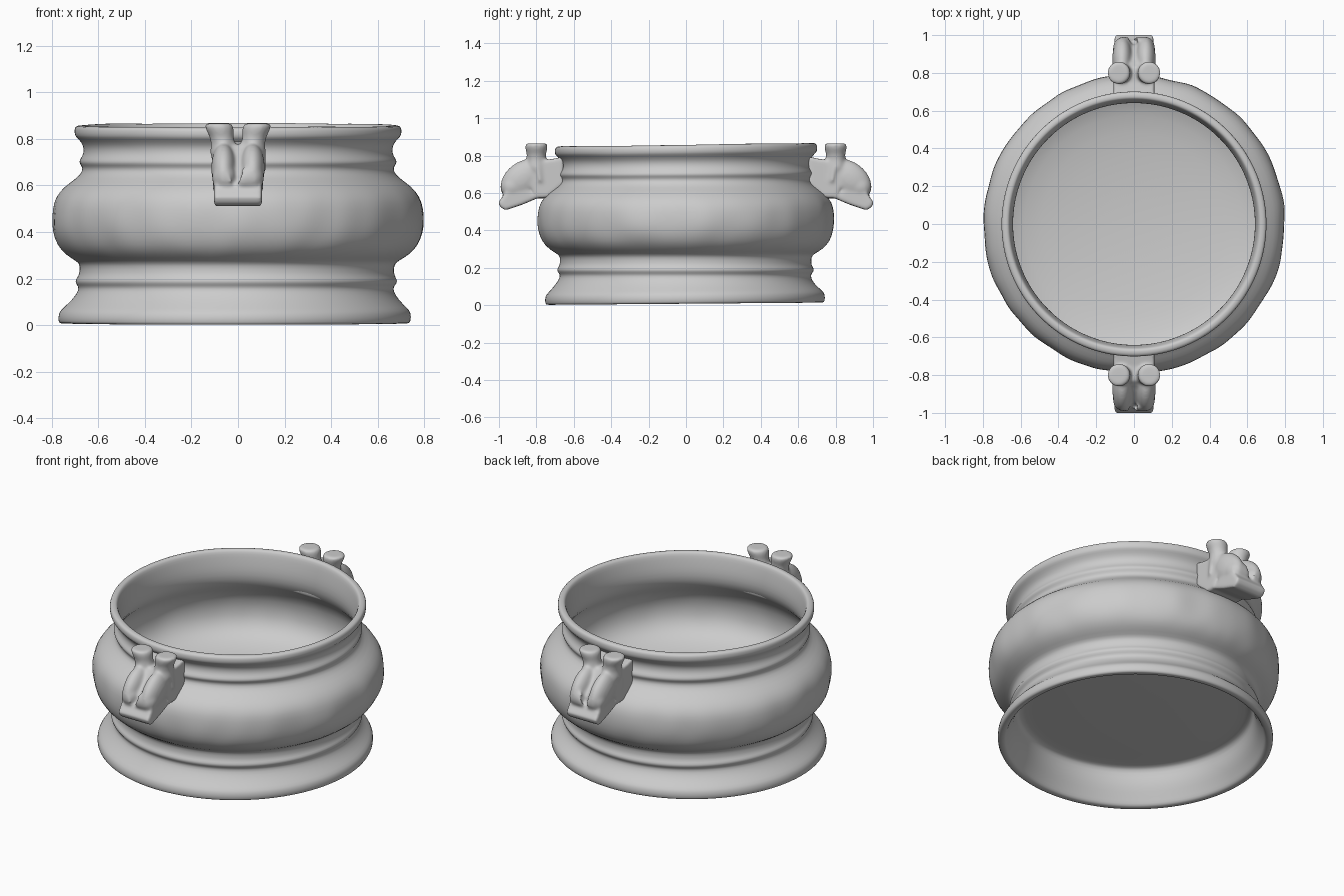
import bpy, bmesh, math
from mathutils import Vector, Matrix, noise

if "Cube" in bpy.data.objects:
    bpy.data.objects.remove(bpy.data.objects["Cube"])

SEGS = 96


def new_object(name, bm):
    bmesh.ops.recalc_face_normals(bm, faces=bm.faces)
    mesh = bpy.data.meshes.new(name)
    bm.to_mesh(mesh)
    bm.free()
    obj = bpy.data.objects.new(name, mesh)
    bpy.context.collection.objects.link(obj)
    mesh.shade_smooth()
    return obj


def lathe(bm, profile, segs, centre=(0, 0, 0)):
    """Revolve (r, z) points about z; radius 0 becomes a pole."""
    c = Vector(centre)
    rings = []
    for r, z in profile:
        if r == 0:
            rings.append([bm.verts.new(c + Vector((0, 0, z)))] * segs)
        else:
            rings.append([bm.verts.new(c + Vector((r * math.cos(a), r * math.sin(a), z)))
                          for a in (2 * math.pi * i / segs for i in range(segs))])
    for lo, hi in zip(rings, rings[1:]):
        for i in range(segs):
            j = (i + 1) % segs
            quad = list(dict.fromkeys((lo[i], lo[j], hi[j], hi[i])))
            bm.faces.new(quad)


# Vessel: underside recess, foot ring, belly, neck, rim, then the hollow inside
underside = [(0, .19), (.3, .192), (.5, .198), (.62, .205), (.648, .195), (.655, .15),
             (.668, .10), (.697, .05), (.71, .02), (.72, .008)]
outside = [(.748, .008), (.757, .014), (.757, .055), (.737, .075), (.70, .11), (.677, .145),
           (.675, .165), (.69, .18), (.69, .197), (.677, .212), (.674, .24), (.676, .268),
           (.71, .285), (.758, .32), (.787, .37), (.801, .43), (.797, .50), (.783, .55),
           (.745, .596), (.69, .632), (.666, .662), (.670, .682), (.681, .695), (.680, .71),
           (.666, .728), (.661, .755), (.668, .78), (.69, .804), (.702, .815), (.702, .843)]
inside = [(.696, .855), (.675, .859), (.663, .855), (.655, .838), (.648, .80), (.640, .75),
          (.640, .69), (.665, .635), (.735, .57), (.76, .48), (.742, .38), (.66, .31),
          (.5, .27), (.25, .245), (0, .238)]
bm = bmesh.new()
lathe(bm, underside + outside + inside, SEGS)

# Hand-made unevenness: dented belly, tilted wavy rim, foot shifted slightly sideways
for v in bm.verts:
    x, y, z = v.co
    if math.hypot(x, y) > .758:
        belly = max(0, 1 - abs(z - .44) / .2)
        f = 1 + .016 * belly * noise.noise(Vector((x * 8, y * 8, z * 4)))
        v.co.x *= f
        v.co.y *= f * (1 - .012 * belly)
    foot = max(0, 1 - z / .35)
    v.co.x -= .016 * foot
    v.co.y = v.co.y * (1 - .012 * foot) - .006 * foot
    if z > .6:
        v.co.z += (.014 * y + .004 * noise.noise(Vector((x * 2.5, y * 2.5, 3)))) * (z - .6) / .25
    elif z < .1:
        v.co.z += .008 * y
vessel = new_object("vessel", bm)
sub = vessel.modifiers.new("smooth", 'SUBSURF')
sub.levels = sub.render_levels = 1


def ellipsoid(bm, centre, size, tilt):
    m = (Matrix.Translation(centre) @ Matrix.Rotation(math.radians(tilt), 4, 'X')
         @ Matrix.Diagonal((*size, 1)))
    bmesh.ops.create_uvsphere(bm, u_segments=24, v_segments=16, radius=1, matrix=m)


def slab(bm, outline, half_width):
    """Extrude a (y, z) side outline symmetrically along x."""
    sides = [[bm.verts.new((s * half_width, y, z)) for y, z in outline] for s in (-1, 1)]
    for s in sides:
        bm.faces.new(s)
    for i in range(len(outline)):
        j = (i + 1) % len(outline)
        bm.faces.new((sides[0][i], sides[0][j], sides[1][j], sides[1][i]))


def beast_handle(name, side):
    """Stylised beast head with two stubby horns, pointing along y * side."""
    bm = bmesh.new()
    # neck and bridge, kept lower than the cheeks to leave a central groove
    slab(bm, [(.655, .79), (.72, .775), (.83, .775), (.89, .71), (.945, .65), (.95, .59),
              (.93, .55), (.81, .575), (.76, .57), (.72, .61), (.66, .65)], .094)
    slab(bm, [(.655, .795), (.70, .785), (.78, .77), (.84, .66), (.80, .575), (.74, .575),
              (.655, .645)], .108)
    # flared jaw lip
    slab(bm, [(.80, .57), (.87, .64), (.955, .62), (.985, .575), (1.003, .55), (.993, .525),
              (.965, .508), (.87, .54)], .103)
    for s in (-1, 1):
        # cheek and muzzle lobes
        ellipsoid(bm, (s * .062, .875, .675), (.053, .13, .09), -38)
        ellipsoid(bm, (s * .06, .928, .635), (.052, .065, .062), -20)
        # horn with a slight waist and a flat top
        start = len(bm.verts)
        lathe(bm, [(0, .66), (.06, .66), (.056, .74), (.052, .78), (.052, .81),
                   (.058, .832), (.061, .85), (.057, .866), (0, .866)], 24,
              (s * .064, .80, 0))
        bm.verts.ensure_lookup_table()
        for v in bm.verts[start:]:
            v.co.x += s * .23 * (v.co.z - .78)
    for v in bm.verts:
        v.co.y *= side
    obj = new_object(name, bm)
    # fuse the pieces into one soft casting
    rem = obj.modifiers.new("fuse", 'REMESH')
    rem.mode = 'VOXEL'
    rem.voxel_size = .007
    rem.use_smooth_shade = True
    smo = obj.modifiers.new("soften", 'SMOOTH')
    smo.factor = .5
    smo.iterations = 18


beast_handle("front_handle", -1)
beast_handle("back_handle", 1)
